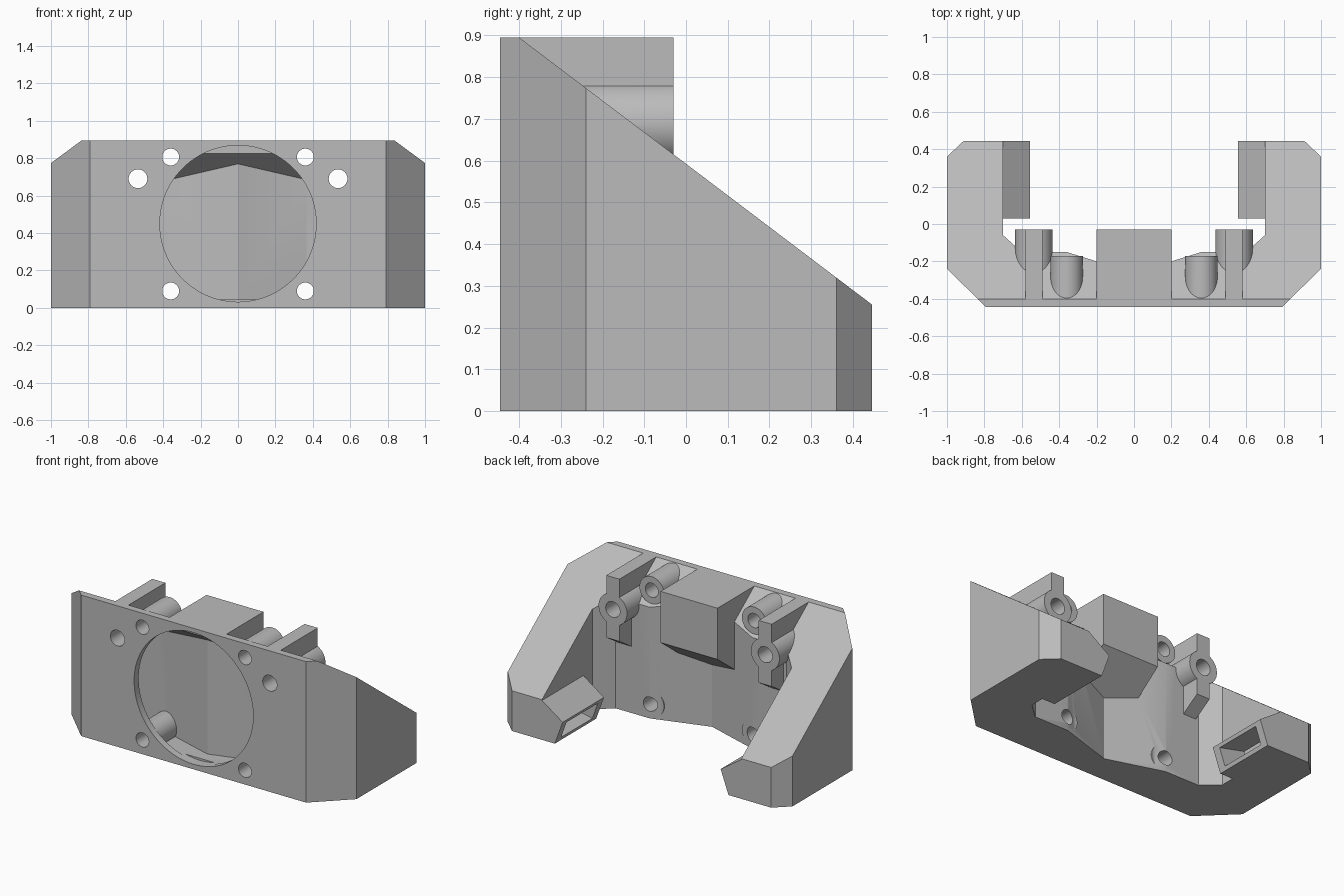
import bpy, bmesh, math
from mathutils import Vector

cube = bpy.data.objects.get("Cube")
if cube:
    bpy.data.objects.remove(cube, do_unlink=True)

grey = bpy.data.materials.new("mid grey plastic")
grey.use_nodes = True
grey.diffuse_color = (0.5, 0.5, 0.5, 1)
grey.node_tree.nodes["Principled BSDF"].inputs["Base Color"].default_value = (0.5, 0.5, 0.5, 1)

TOP, FRONT, BACK = 0.895, -0.445, 0.445
SLANT_Y, SLOPE = -0.40, 0.757      # where the sloping top starts, and its fall
WALL = 0.045


def finish(bm, name):
    bmesh.ops.recalc_face_normals(bm, faces=bm.faces)
    mesh = bpy.data.meshes.new(name)
    bm.to_mesh(mesh)
    bm.free()
    mesh.materials.append(grey)
    ob = bpy.data.objects.new(name, mesh)
    bpy.context.collection.objects.link(ob)
    return ob


def prism(name, pts, axis, lo, hi, slant_z=None):
    """Extrude a 2D outline along an axis; optionally slice off the sloping top."""
    place = {"x": lambda p, q: (q, p[0], p[1]),
             "y": lambda p, q: (p[0], q, p[1]),
             "z": lambda p, q: (p[0], p[1], q)}[axis]
    bm = bmesh.new()
    face = bm.faces.new([bm.verts.new(place(p, lo)) for p in pts])
    ext = bmesh.ops.extrude_face_region(bm, geom=[face])["geom"]
    shift = Vector(place((0, 0), hi - lo))
    bmesh.ops.translate(bm, vec=shift, verts=[v for v in ext if isinstance(v, bmesh.types.BMVert)])
    bmesh.ops.recalc_face_normals(bm, faces=bm.faces)
    if slant_z is not None:
        bmesh.ops.bisect_plane(bm, geom=bm.verts[:] + bm.edges[:] + bm.faces[:],
                               plane_co=(0, SLANT_Y, slant_z), plane_no=(0, SLOPE, 1), clear_outer=True)
        rim = [e for e in bm.edges if e.is_boundary]
        bmesh.ops.contextual_create(bm, geom=rim)
    return finish(bm, name)


def rod(name, x, z, r, y0, y1, sides=48):
    ring = [(x + r * math.cos(i * math.tau / sides), z + r * math.sin(i * math.tau / sides))
            for i in range(sides)]
    return prism(name, ring, "y", y0, y1)


def combine(body, part, op):
    mod = body.modifiers.new("combine", "BOOLEAN")
    mod.operation, mod.solver, mod.object = op, "EXACT", part
    bpy.context.view_layer.objects.active = body
    bpy.ops.object.modifier_apply(modifier=mod.name)
    bpy.data.objects.remove(part, do_unlink=True)


def mirrored(half):
    """Close a right-hand outline that starts at the front and ends on x = 0."""
    return half + [(-x, y) for x, y in reversed(half) if x > 0]


# U-shaped outer shell with a V-shaped rear wall
outer = mirrored([(0.79, FRONT), (1, -0.24), (1, 0.36), (0.91, BACK), (0.70, BACK),
                  (0.70, -0.06), (0.60, -0.15), (0.36, -0.15), (0, -0.262)])
body = prism("duct_housing", outer, "z", 0, TOP, TOP)

# Rear centre block
combine(body, prism("centre_block", [(-0.42, TOP), (-0.03, TOP), (-0.03, 0.57), (-0.28, 0.38),
                                     (-0.28, 0.77)], "x", -0.2, 0.2), "UNION")

for s in (-1, 1):
    # Upright mounting fin
    fin = [(-0.41, TOP), (-0.03, TOP), (-0.03, 0.5), (-0.17, 0.41), (-0.17, 0.68), (-0.41, 0.86)]
    combine(body, prism("mount_fin", fin, "x", s * 0.535 - 0.046, s * 0.535 + 0.046), "UNION")
    # Angled outlet nozzle at the arm tip
    nozzle = [(0.73, 0.25), (0.70, 0.25), (0.555, 0.15), (0.61, 0), (0.73, 0)]
    combine(body, prism("nozzle", [(s * x, z) for x, z in nozzle], "y", 0.03, BACK), "UNION")

# Hollow air channel
inner = mirrored([(0.771, SLANT_Y), (0.955, -0.22), (0.955, 0.34), (0.89, 0.40), (0.745, 0.40),
                  (0.745, -0.08), (0.62, -0.195), (0.37, -0.195), (0, -0.308)])
combine(body, prism("air_channel", inner, "z", WALL, TOP, TOP - 0.056), "DIFFERENCE")

# Round fan opening
combine(body, rod("fan_opening", 0, 0.45, 0.418, -0.5, -0.38, 96), "DIFFERENCE")

for s in (-1, 1):
    # Outlet slot
    slot = [(0.545, 0.125), (0.585, 0.02), (0.78, 0.06), (0.78, 0.18)]
    combine(body, prism("outlet_slot", [(s * x, z) for x, z in slot], "y", 0.08, 0.395), "DIFFERENCE")
    # Screw tubes with their through holes
    for x, z, r, hole, end in ((0.36, 0.09, 0.086, 0.045, -0.17),
                               (0.36, 0.806, 0.086, 0.045, -0.17),
                               (0.535, 0.69, 0.1, 0.05, -0.03)):
        combine(body, rod("screw_tube", s * x, z, r, -0.42, end), "UNION")
        combine(body, rod("screw_hole", s * x, z, hole, -0.5, 0.02), "DIFFERENCE")

bpy.ops.object.select_all(action="DESELECT")
body.select_set(True)
bpy.context.view_layer.objects.active = body
bpy.ops.object.shade_smooth_by_angle(angle=math.radians(25))
